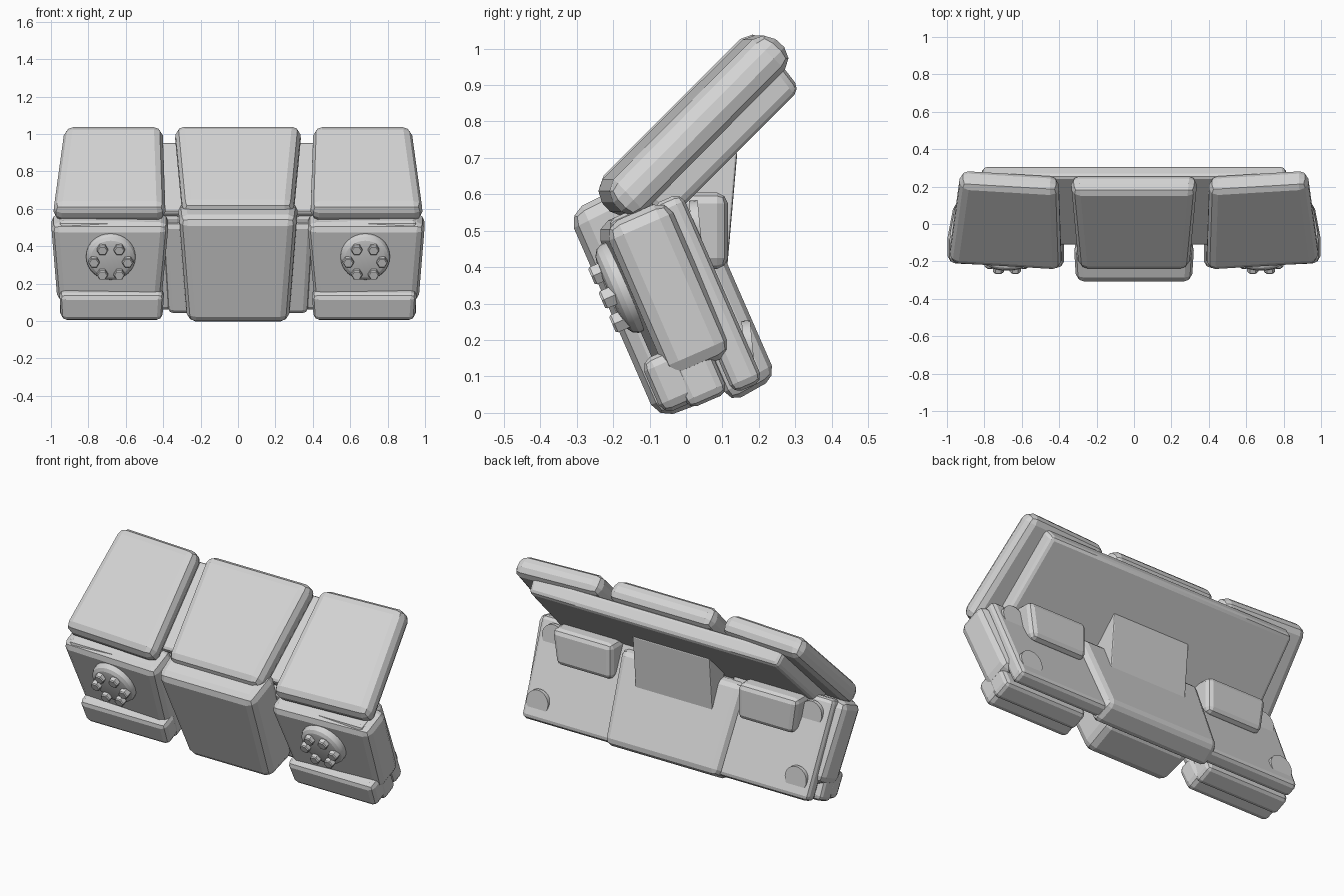
import bpy, bmesh
from math import radians, sin, cos, pi
from mathutils import Vector, Matrix

cube = bpy.data.objects.get("Cube")
if cube:
    bpy.data.objects.remove(cube, do_unlink=True)

grey = bpy.data.materials.new("plain grey")
grey.use_nodes = True
tone = (0.66, 0.66, 0.66, 1)
grey.diffuse_color = tone
grey.node_tree.nodes["Principled BSDF"].inputs["Base Color"].default_value = tone


def frame(angle):
    """Local x = width, y = up along the plate, z = outward, leaning by angle."""
    a = radians(angle)
    up, out = Vector((0, sin(a), cos(a))), Vector((0, -cos(a), sin(a)))
    return Matrix((Vector((1, 0, 0)), up, out)).transposed()


LOWER, UPPER, HINGE, UPRIGHT = frame(-23.6), frame(45), frame(5), frame(0)


def finish(name, bm, place, yaw=0):
    for v in bm.verts:
        v.co = place @ v.co
        v.co.y += yaw * (abs(v.co.x) - 0.4)
    bmesh.ops.recalc_face_normals(bm, faces=bm.faces)
    mesh = bpy.data.meshes.new(name)
    bm.to_mesh(mesh)
    bm.free()
    mesh.materials.append(grey)
    mesh.shade_smooth()
    mesh.set_sharp_from_angle(angle=radians(20))
    obj = bpy.data.objects.new(name, mesh)
    bpy.context.collection.objects.link(obj)


def block(name, bottom, top, v, w, place, side=1, bevel=0.03, front=0, back=0, yaw=0):
    """Tapered plate: bottom and top are x ranges, v its height range, w its depth range."""
    bm = bmesh.new()
    rings = []
    for depth, inset in ((w[0], back), (w[1], front)):
        pts = ((bottom[0] + inset, v[0] + inset), (bottom[1] - inset, v[0] + inset),
               (top[1] - inset, v[1] - inset), (top[0] + inset, v[1] - inset))
        rings.append([bm.verts.new((side * x, y, depth)) for x, y in pts])
    bm.faces.new(rings[0])
    bm.faces.new(rings[1])
    for i in range(4):
        j = (i + 1) % 4
        bm.faces.new((rings[0][i], rings[0][j], rings[1][j], rings[1][i]))
    bmesh.ops.recalc_face_normals(bm, faces=bm.faces)
    bmesh.ops.bevel(bm, geom=bm.edges[:], offset=bevel, segments=2, profile=0.45,
                    affect='EDGES', clamp_overlap=True)
    finish(name, bm, place, yaw)


def lathe(name, centre, profile, sides, place, tilt=0, yaw=0):
    """Closed turned shape around the outward axis; profile holds (radius, height)."""
    bm = bmesh.new()
    turn = Matrix.Rotation(radians(tilt), 3, 'X')
    rings = []
    for r, h in profile:
        rings.append([bm.verts.new(Vector(centre) + turn @ Vector(
            (r * cos(2 * pi * i / sides), r * sin(2 * pi * i / sides), h))) for i in range(sides)])
    for a, b in zip(rings, rings[1:]):
        for i in range(sides):
            j = (i + 1) % sides
            bm.faces.new((a[i], a[j], b[j], b[i]))
    bm.faces.new(rings[0])
    bm.faces.new(rings[-1])
    finish(name, bm, place, yaw)


def centred(x):
    return (-x, x)


# Middle column: lower block, backing plate, hinge tab, upper panel
block("centre_lower_block", centred(0.28), centred(0.325), (0.002, 0.645), (-0.15, 0.079),
      LOWER, bevel=0.045, front=0.012)
block("centre_back_plate", centred(0.38), centred(0.41), (-0.025, 0.52), (-0.268, -0.12),
      LOWER, bevel=0.035, back=0.015)
block("hinge_tab", centred(0.25), centred(0.25), (0.4, 0.725), (-0.078, 0.05), HINGE, bevel=0.006)
block("centre_upper_panel", centred(0.3), centred(0.342), (0.247, 0.885), (0.495, 0.62),
      UPPER, bevel=0.045, front=0.008)

# Wide slab carrying the three upper panels
block("upper_backing_slab", centred(0.85), centred(0.82), (0.33, 0.862), (0.407, 0.5),
      UPPER, bevel=0.022, back=0.012)

for side, label in ((1, "left"), (-1, "right")):
    # Lower side box with its inner body, back layer and front skirt
    block(label + "_lower_body", (0.41, 0.95), (0.41, 0.96), (0.005, 0.57), (-0.13, -0.01),
          LOWER, side, bevel=0.025)
    block(label + "_lower_shell", (0.41, 0.965), (0.37, 1.0), (0.107, 0.57), (-0.165, 0.027),
          LOWER, side, bevel=0.042, yaw=0.045)
    block(label + "_lower_back", (0.3, 0.93), (0.3, 0.95), (-0.005, 0.56), (-0.23, -0.14),
          LOWER, side, bevel=0.025)
    block(label + "_skirt", (0.405, 0.945), (0.395, 0.955), (0.02, 0.18), (-0.06, 0.06),
          LOWER, side, bevel=0.03)
    block(label + "_back_pouch", (0.41, 0.77), (0.41, 0.8), (0.395, 0.605), (-0.115, 0.03),
          UPRIGHT, side, bevel=0.03)

    # Upper side panel, swept slightly backwards at its outer end
    block(label + "_upper_panel", (0.385, 0.992), (0.4, 0.93), (0.24, 0.882), (0.495, 0.617),
          UPPER, side, bevel=0.045, front=0.005, yaw=0.06)

    # Round boss with a ring of hexagonal bolts
    boss = (side * 0.68, 0.385, 0)
    lathe(label + "_boss", boss,
          ((0.132, 0), (0.132, 0.03), (0.125, 0.045), (0.108, 0.056), (0.08, 0.062)), 32, LOWER)
    for i in range(6):
        a = i * pi / 3
        spot = (boss[0] + 0.09 * cos(a), boss[1] - 0.01 + 0.083 * sin(a), 0.04)
        lathe(f"{label}_bolt_{i + 1}", spot, ((0.03, 0), (0.03, 0.042), (0.025, 0.048)), 6, LOWER)

    # Half sunk round studs on the back
    for i, height in enumerate((0.1, 0.46)):
        lathe(f"{label}_back_stud_{i + 1}", (side * 0.84, height, -0.23),
              ((0.07, -0.012), (0.07, 0.012)), 24, LOWER, tilt=-18)
